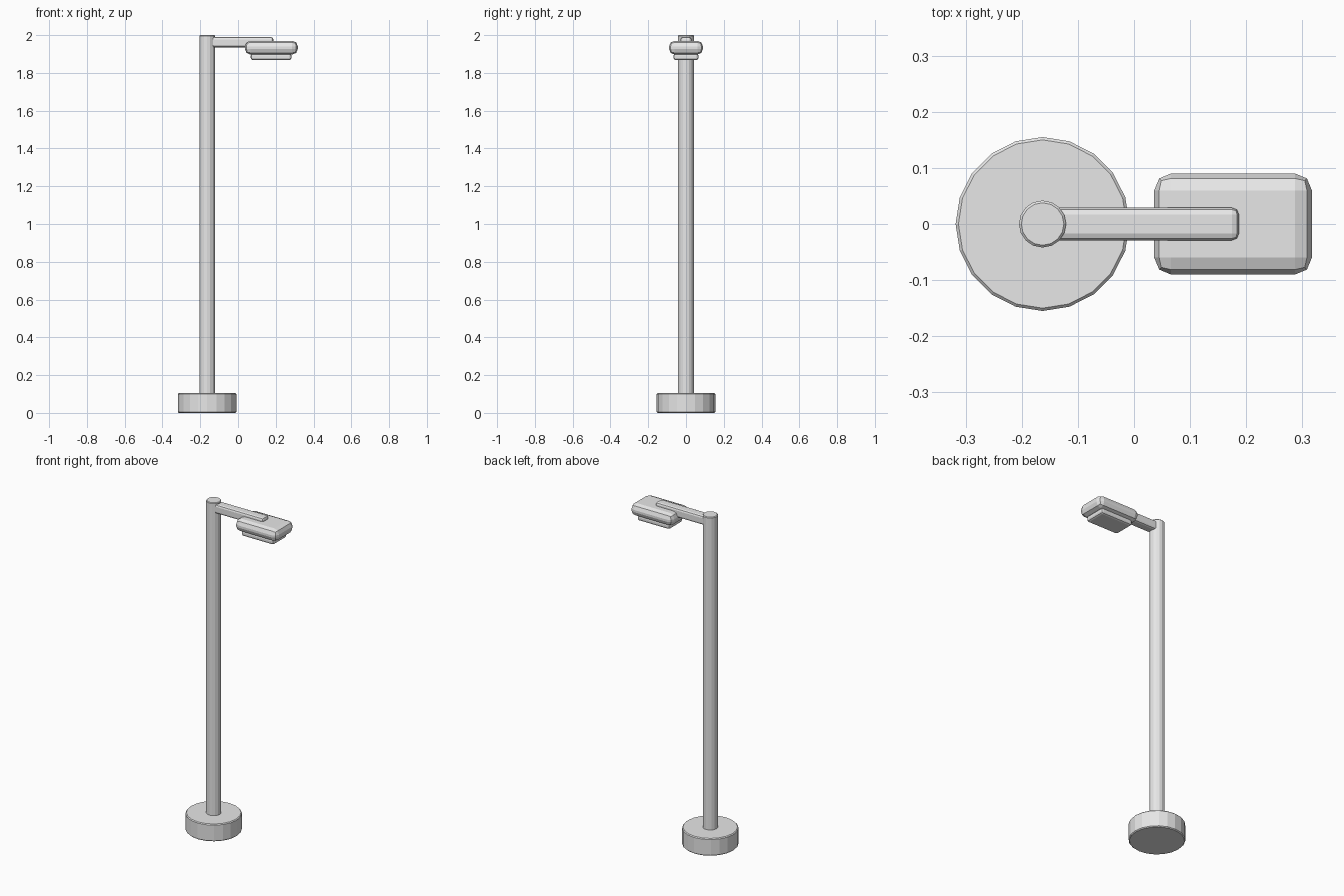
import bpy, bmesh
from mathutils import Matrix

if "Cube" in bpy.data.objects:
    bpy.data.objects.remove(bpy.data.objects["Cube"])

grey = bpy.data.materials.new("light_grey")
grey.diffuse_color = (0.8, 0.8, 0.8, 1)
grey.use_nodes = True
grey.node_tree.nodes["Principled BSDF"].inputs["Base Color"].default_value = grey.diffuse_color


def finish(name, bm, bevel, segments, sharp_only=False):
    """Turn a bmesh into a named object, with its edges rounded."""
    edges = [e for e in bm.edges
             if not sharp_only or e.calc_face_angle(0) > 1.2]
    bmesh.ops.bevel(bm, geom=edges, offset=bevel, segments=segments,
                    profile=0.5, affect='EDGES', clamp_overlap=True)
    bmesh.ops.recalc_face_normals(bm, faces=bm.faces)
    mesh = bpy.data.meshes.new(name)
    bm.to_mesh(mesh)
    bm.free()
    mesh.materials.append(grey)
    obj = bpy.data.objects.new(name, mesh)
    bpy.context.collection.objects.link(obj)
    return obj


def box(name, x0, x1, half_y, z0, z1, bevel):
    bm = bmesh.new()
    m = Matrix.Translation(((x0 + x1) / 2, 0, (z0 + z1) / 2)) \
        @ Matrix.Diagonal((x1 - x0, 2 * half_y, z1 - z0, 1))
    bmesh.ops.create_cube(bm, size=1, matrix=m)
    return finish(name, bm, bevel, 2)


def cylinder(name, x, radius, z0, z1, sides, bevel):
    bm = bmesh.new()
    bmesh.ops.create_cone(bm, cap_ends=True, segments=sides, radius1=radius,
                          radius2=radius, depth=z1 - z0,
                          matrix=Matrix.Translation((x, 0, (z0 + z1) / 2)))
    return finish(name, bm, bevel, 1, sharp_only=True)


POLE_X = -0.163

# Footing and upright
cylinder("base", POLE_X, 0.155, 0.0, 0.105, 20, 0.005)
cylinder("pole", POLE_X, 0.042, 0.06, 2.0, 16, 0.004)

# Horizontal arm carrying the lamp
box("arm", -0.165, 0.187, 0.029, 1.935, 1.99, 0.012)

# Lamp housing and the lens under it
box("lamp_head", 0.036, 0.317, 0.09, 1.897, 1.97, 0.03)
box("lens", 0.067, 0.283, 0.066, 1.868, 1.903, 0.012)
